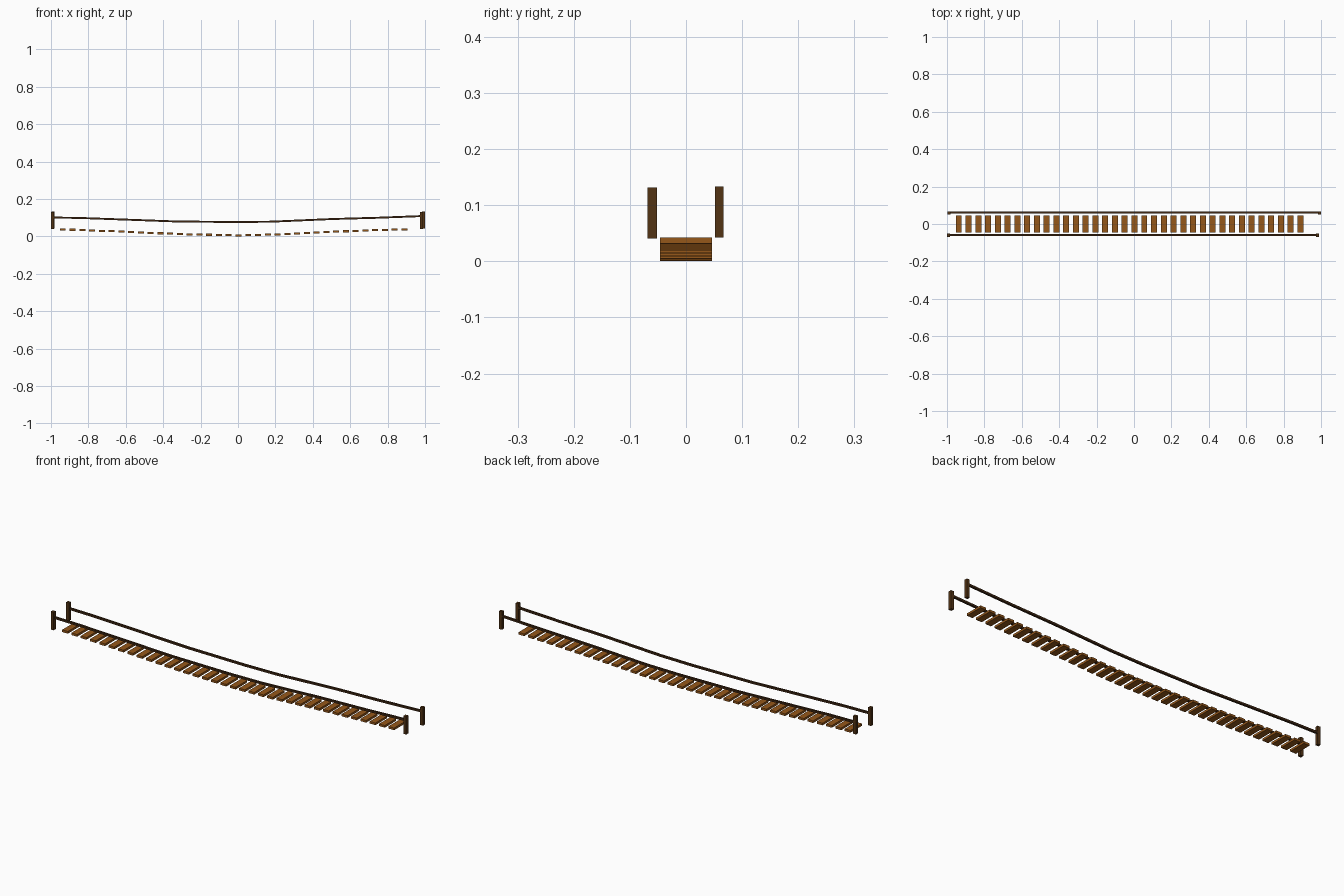
import bpy

if "Cube" in bpy.data.objects:
    bpy.data.objects.remove(bpy.data.objects["Cube"])


def material(name, color):
    m = bpy.data.materials.new(name)
    m.diffuse_color = color
    m.use_nodes = True
    m.node_tree.nodes["Principled BSDF"].inputs["Base Color"].default_value = m.diffuse_color
    return m


PLANK = material("plank_wood", (0.30, 0.095, 0.010, 1))
DARK = material("dark_wood", (0.085, 0.033, 0.007, 1))
ROPE = material("rope_brown", (0.050, 0.020, 0.006, 1))


def box(name, loc, size, mat):
    bpy.ops.mesh.primitive_cube_add(size=1, location=loc)
    ob = bpy.context.object
    ob.name = name
    ob.scale = size
    ob.data.materials.append(mat)
    return ob


def lerp(points, x):
    for (x0, z0), (x1, z1) in zip(points, points[1:]):
        if x <= x1:
            return z0 + (z1 - z0) * (x - x0) / (x1 - x0)
    return points[-1][1]


def rope(name, y, points, r=0.005):
    # square-section bar swept along the sagging line
    verts, faces = [], []
    for x, z in points:
        verts += [(x, y - r, z - r), (x, y + r, z - r), (x, y + r, z + r), (x, y - r, z + r)]
    n = len(points)
    for i in range(n - 1):
        for j in range(4):
            a, b = 4 * i + j, 4 * i + (j + 1) % 4
            faces.append((a, a + 4, b + 4, b))
    faces += [(0, 1, 2, 3), tuple(4 * n - 1 - k for k in range(4))]
    faces = [f[::-1] for f in faces]
    me = bpy.data.meshes.new(name)
    me.from_pydata(verts, [], faces)
    me.validate()
    me.materials.append(ROPE)
    ob = bpy.data.objects.new(name, me)
    bpy.context.collection.objects.link(ob)
    # consistent outward normals
    import bmesh
    bm = bmesh.new()
    bm.from_mesh(me)
    bmesh.ops.recalc_face_normals(bm, faces=bm.faces)
    bm.to_mesh(me)
    bm.free()


# Level walkway planks stepping along the sag
deck = [(-1, 0.039), (-0.82, 0.034), (-0.6, 0.025), (-0.3, 0.012), (0, 0.006),
        (0.2, 0.010), (0.5, 0.025), (0.75, 0.034), (1, 0.040)]
for i in range(36):
    x = -0.937 + i * 0.0522
    box(f"plank_{i + 1}", (x, 0, lerp(deck, x)), (0.032, 0.092, 0.011), PLANK)

# End posts
for side, y, w, x0, x1, z in (("front", -0.0605, 0.017, -0.992, 0.982, 0.086),
                              ("back", 0.059, 0.015, -0.990, 0.992, 0.088)):
    for end, x in (("left", x0), ("right", x1)):
        box(f"{side}_{end}_post", (x, y, z), (0.016, w, 0.091), DARK)

# Hand ropes
line = [(-0.99, 0.101), (-0.85, 0.099), (-0.6, 0.090), (-0.33, 0.080), (0, 0.077),
        (0.18, 0.079), (0.5, 0.093), (0.75, 0.100), (0.985, 0.109)]
rope("front_hand_rope", -0.058, line)
rope("back_hand_rope", 0.061, line)
